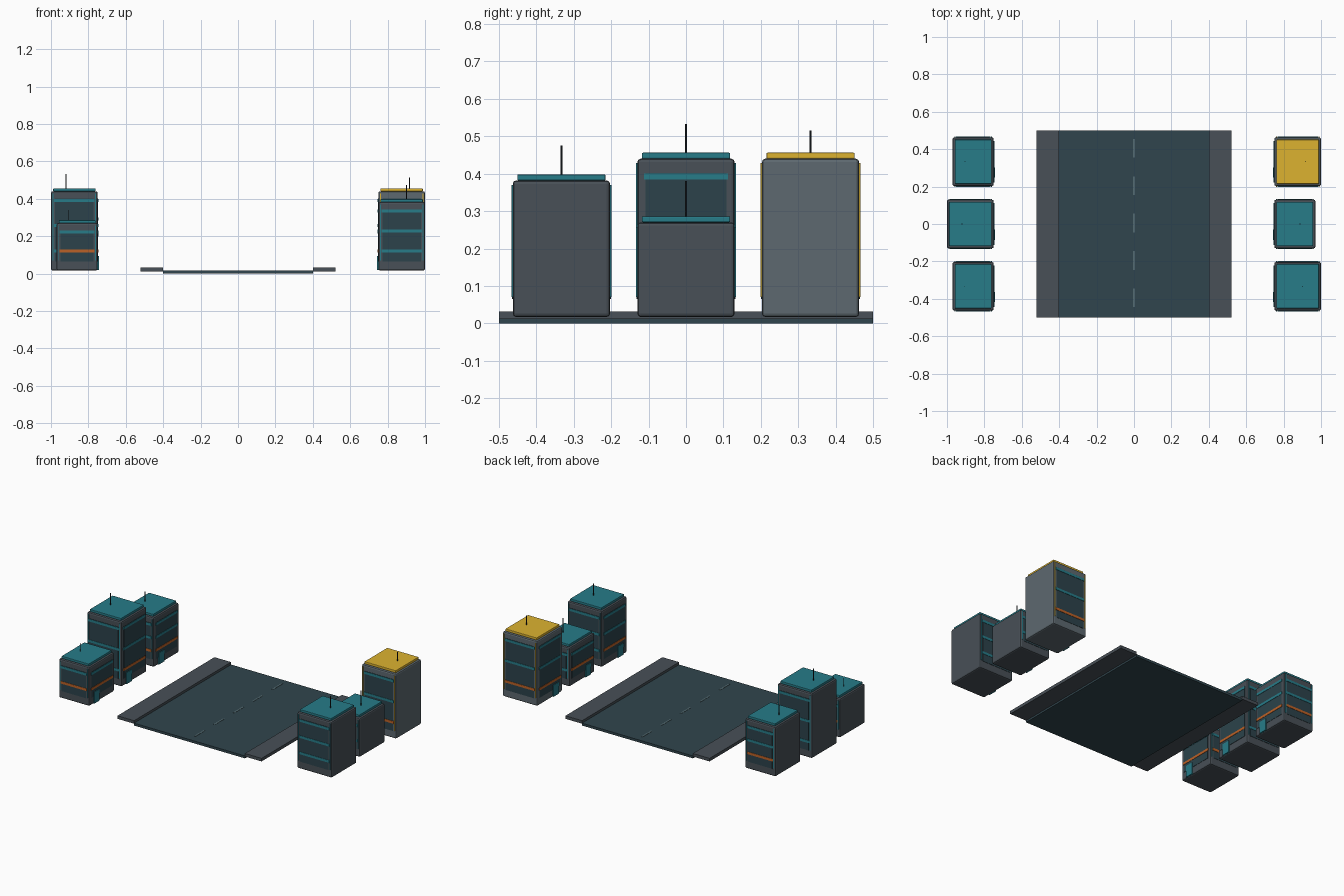
import bpy

if "Cube" in bpy.data.objects:
    bpy.data.objects.remove(bpy.data.objects["Cube"])


def material(name, rgb):
    m = bpy.data.materials.new(name)
    m.diffuse_color = (*rgb, 1)
    m.use_nodes = True
    m.node_tree.nodes["Principled BSDF"].inputs["Base Color"].default_value = m.diffuse_color
    return m


WALL = material("wall_grey", (0.065, 0.08, 0.095))
LIGHT = material("light_wall", (0.11, 0.14, 0.16))
GLASS = material("dark_glass", (0.025, 0.055, 0.07))
ROAD = material("asphalt", (0.03, 0.06, 0.075))
TEAL = material("teal", (0.02, 0.2, 0.25))
GOLD = material("gold", (0.72, 0.45, 0.03))
ORANGE = material("orange", (0.5, 0.12, 0.02))
DARK = material("dark_metal", (0.02, 0.025, 0.03))
PAINT = material("road_paint", (0.09, 0.15, 0.17))


def box(name, x, y, z, mat, bevel=0):
    """Box from (min, max) ranges, optionally with rounded edges."""
    bpy.ops.mesh.primitive_cube_add(
        size=1, location=[(a + b) / 2 for a, b in (x, y, z)])
    o = bpy.context.object
    o.name = name
    o.scale = [abs(b - a) for a, b in (x, y, z)]
    bpy.ops.object.transform_apply(location=False, rotation=False, scale=True)
    o.data.materials.append(mat)
    if bevel:
        mod = o.modifiers.new("edge", 'BEVEL')
        mod.width = bevel
        mod.segments = 2
    return o


def building(name, side, yc, depth, top, mast_x, mast_top, wall, accent, low):
    base, half = 0.017, 0.13
    inner, outer = side * 0.75, side * (0.75 + depth)
    x0, x1 = sorted((inner, outer))
    y0, y1 = yc - half, yc + half
    box(name + "_body", (x0, x1), (y0, y1), (base, top), wall, 0.009)
    # roof slab and antenna
    box(name + "_roof", (x0 + 0.012, x1 - 0.012), (y0 + 0.012, y1 - 0.012),
        (top, top + 0.016), accent, 0.003)
    bpy.ops.mesh.primitive_cylinder_add(
        vertices=8, radius=0.0025, depth=mast_top - top,
        location=(mast_x, yc, (top + mast_top) / 2))
    mast = bpy.context.object
    mast.name = name + "_antenna"
    mast.data.materials.append(DARK)

    # band heights from the first floor up to just below the roof
    count = 2 if top < 0.3 else 3
    bands = [0.122 + i * (top - 0.048 - 0.122) / (count - 1) for i in range(count)]

    # front and back glazing, bands and corner strips
    for tag, y, out in (("front", y0, -1), ("back", y1, 1)):
        def layer(part, xs, zs, lift, mat):
            box(f"{name}_{tag}_{part}", xs, sorted((y - out * 0.004, y + out * lift)),
                zs, mat)
        layer("glass", (x0 + 0.022, x1 - 0.022), (0.065, top - 0.038), 0.002, GLASS)
        for i, z in enumerate(bands):
            layer(f"band_{i}", (x0 + 0.016, x1 - 0.016), (z - 0.008, z + 0.008),
                  0.004, low if i == 0 else TEAL)
        for i, x in enumerate((x0 + 0.009, x1 - 0.014)):
            layer(f"strip_{i}", (x, x + 0.005), (0.07, top - 0.012), 0.004, accent)

    # street side glazing, bands and door
    def street(part, ys, zs, lift, mat):
        box(f"{name}_street_{part}", sorted((inner + side * 0.004, inner - side * lift)),
            ys, zs, mat)
    street("glass", (y0 + 0.022, y1 - 0.022), (0.065, top - 0.038), 0.002, GLASS)
    for i, z in enumerate(bands):
        street(f"band_{i}", (y0 + 0.018, y1 - 0.018), (z - 0.008, z + 0.008),
               0.004, ORANGE if i == 0 else TEAL)
    street("door", (yc - 0.085, yc - 0.03), (0.02, 0.095), 0.006, TEAL)


# road, pavements and lane dashes
box("road", (-0.4, 0.4), (-0.5, 0.5), (0, 0.016), ROAD)
for s, tag in ((-1, "left"), (1, "right")):
    box(tag + "_pavement", sorted((s * 0.4, s * 0.52)), (-0.5, 0.5), (0.012, 0.032), WALL)
for i in range(5):
    y = -0.4 + i * 0.2
    box(f"lane_dash_{i}", (-0.005, 0.005), (y - 0.045, y + 0.055), (0.014, 0.0175), PAINT)

# buildings: side, y, depth, wall top, antenna x, antenna top
building("left_front", -1, -0.333, 0.22, 0.27, -0.905, 0.34, WALL, TEAL, ORANGE)
building("left_middle", -1, 0.0, 0.25, 0.44, -0.92, 0.533, WALL, TEAL, TEAL)
building("left_back", -1, 0.333, 0.22, 0.34, -0.904, 0.42, WALL, TEAL, ORANGE)
building("right_front", 1, -0.333, 0.25, 0.382, 0.9, 0.475, WALL, TEAL, TEAL)
building("right_middle", 1, 0.0, 0.22, 0.27, 0.888, 0.38, WALL, TEAL, TEAL)
building("right_back", 1, 0.333, 0.25, 0.44, 0.918, 0.515, LIGHT, GOLD, ORANGE)
